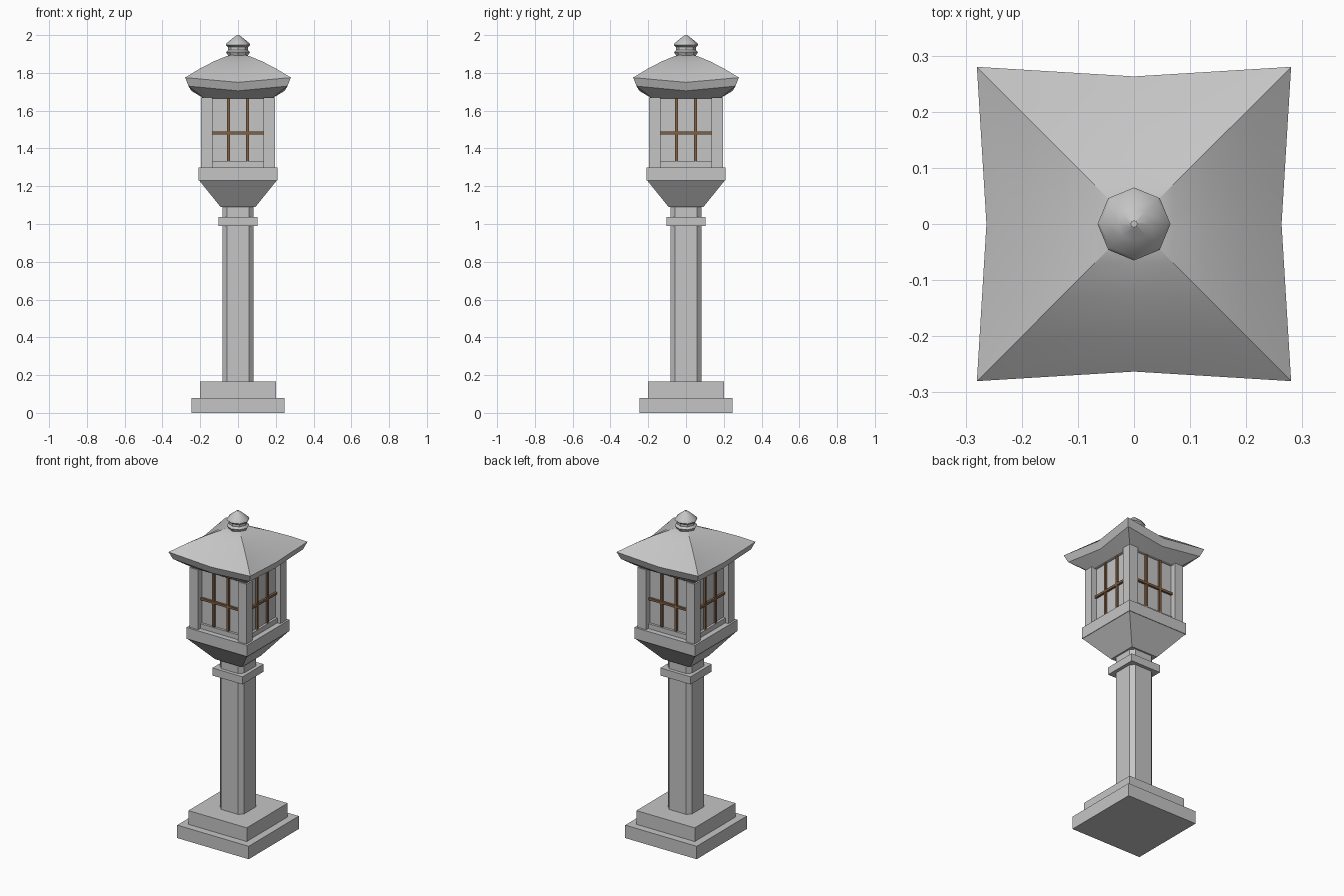
import bpy
import bmesh
from math import cos, sin, pi, radians
from mathutils import Matrix

cube = bpy.data.objects.get("Cube")
if cube:
    bpy.data.objects.remove(cube)


def material(name, colour):
    m = bpy.data.materials.new(name)
    m.use_nodes = True
    m.diffuse_color = colour
    bsdf = m.node_tree.nodes["Principled BSDF"]
    bsdf.inputs["Base Color"].default_value = colour
    bsdf.inputs["Roughness"].default_value = 0.8
    return m


stone = material("grey stone", (0.56, 0.56, 0.56, 1))
wood = material("brown wood", (0.22, 0.12, 0.06, 1))


def finish(name, bm, mat, smooth=0):
    bmesh.ops.recalc_face_normals(bm, faces=bm.faces)
    mesh = bpy.data.meshes.new(name)
    bm.to_mesh(mesh)
    bm.free()
    mesh.materials.append(mat)
    obj = bpy.data.objects.new(name, mesh)
    bpy.context.collection.objects.link(obj)
    if smooth:
        bpy.ops.object.select_all(action="DESELECT")
        obj.select_set(True)
        bpy.context.view_layer.objects.active = obj
        bpy.ops.object.shade_smooth_by_angle(angle=radians(smooth))
    return obj


def loft(name, rings, mat, smooth=0):
    """Skin a stack of equal-length point rings and cap both ends."""
    bm = bmesh.new()
    loops = [[bm.verts.new(p) for p in ring] for ring in rings]
    for a, b in zip(loops, loops[1:]):
        for i in range(len(a)):
            j = (i + 1) % len(a)
            bm.faces.new((a[i], a[j], b[j], b[i]))
    bm.faces.new(loops[0])
    bm.faces.new(loops[-1])
    return finish(name, bm, mat, smooth)


def square(r, z):
    return [(-r, -r, z), (r, -r, z), (r, r, z), (-r, r, z)]


def slab(name, r, z0, z1):
    return loft(name, [square(r, z0), square(r, z1)], stone)


def box(name, x0, x1, y0, y1, z0, z1, mat, turn=0):
    ring = lambda z: [(x0, y0, z), (x1, y0, z), (x1, y1, z), (x0, y1, z)]
    obj = loft(name, [ring(z0), ring(z1)], mat)
    obj.data.transform(Matrix.Rotation(turn, 4, "Z"))
    return obj


# Stepped base
slab("base_lower_step", 0.245, 0, 0.08)
slab("base_upper_step", 0.2, 0.08, 0.165)


# Chamfered shaft and its collar
def chamfered(r, c, z):
    return [(-c, -r, z), (c, -r, z), (r, -c, z), (r, c, z),
            (c, r, z), (-c, r, z), (-r, c, z), (-r, -c, z)]


loft("shaft", [chamfered(0.082, 0.058, z) for z in (0.165, 1.09)], stone)
slab("collar", 0.103, 0.99, 1.037)

# Flared bracket and tray under the lantern
loft("flared_bracket", [square(0.092, 1.09), square(0.205, 1.23)], stone)
slab("tray", 0.208, 1.23, 1.3)

# Lantern chamber with corner posts
slab("lantern_panels", 0.16, 1.3, 1.68)
for sx, side in ((-1, "right"), (1, "left")):
    for sy, end in ((-1, "front"), (1, "back")):
        x, y = sx * 0.166, sy * 0.166
        box(f"{end}_{side}_post", x - 0.03, x + 0.03, y - 0.03, y + 0.03,
            1.3, 1.67, stone)

# Sill and window lattice on each side
for k, side in enumerate(("front", "left", "back", "right")):
    turn = k * pi / 2
    box(f"{side}_sill", -0.137, 0.137, -0.175, -0.155, 1.3, 1.33, stone, turn)
    for x, label in ((-0.05, "a"), (0.05, "b")):
        box(f"{side}_upright_bar_{label}", x - 0.007, x + 0.007,
            -0.172, -0.158, 1.33, 1.68, wood, turn)
    box(f"{side}_cross_bar", -0.137, 0.137, -0.173, -0.158,
        1.475, 1.489, wood, turn)


# Roof with upswept corners
def eave(c, m, zc, zm):
    return [(-c, -c, zc), (0, -m, zm), (c, -c, zc), (m, 0, zm),
            (c, c, zc), (0, m, zm), (-c, c, zc), (-m, 0, zm)]


roof = ((0.18, 0.18, 1.665, 1.665), (0.262, 0.247, 1.73, 1.705),
        (0.28, 0.263, 1.775, 1.75), (0.21, 0.2, 1.818, 1.803),
        (0.13, 0.127, 1.86, 1.854), (0.07, 0.07, 1.885, 1.885),
        (0.03, 0.035, 1.897, 1.897))
loft("roof", [eave(*r) for r in roof], stone, 20)

# Eight-sided finial
profile = ((0.05, 1.88), (0.055, 1.897), (0.064, 1.91), (0.052, 1.922),
           (0.052, 1.936), (0.065, 1.947), (0.06, 1.957),
           (0.03, 1.982), (0.006, 2.0))
loft("finial", [[(r * cos(i * pi / 4), r * sin(i * pi / 4), z)
                 for i in range(8)] for r, z in profile], stone, 35)
